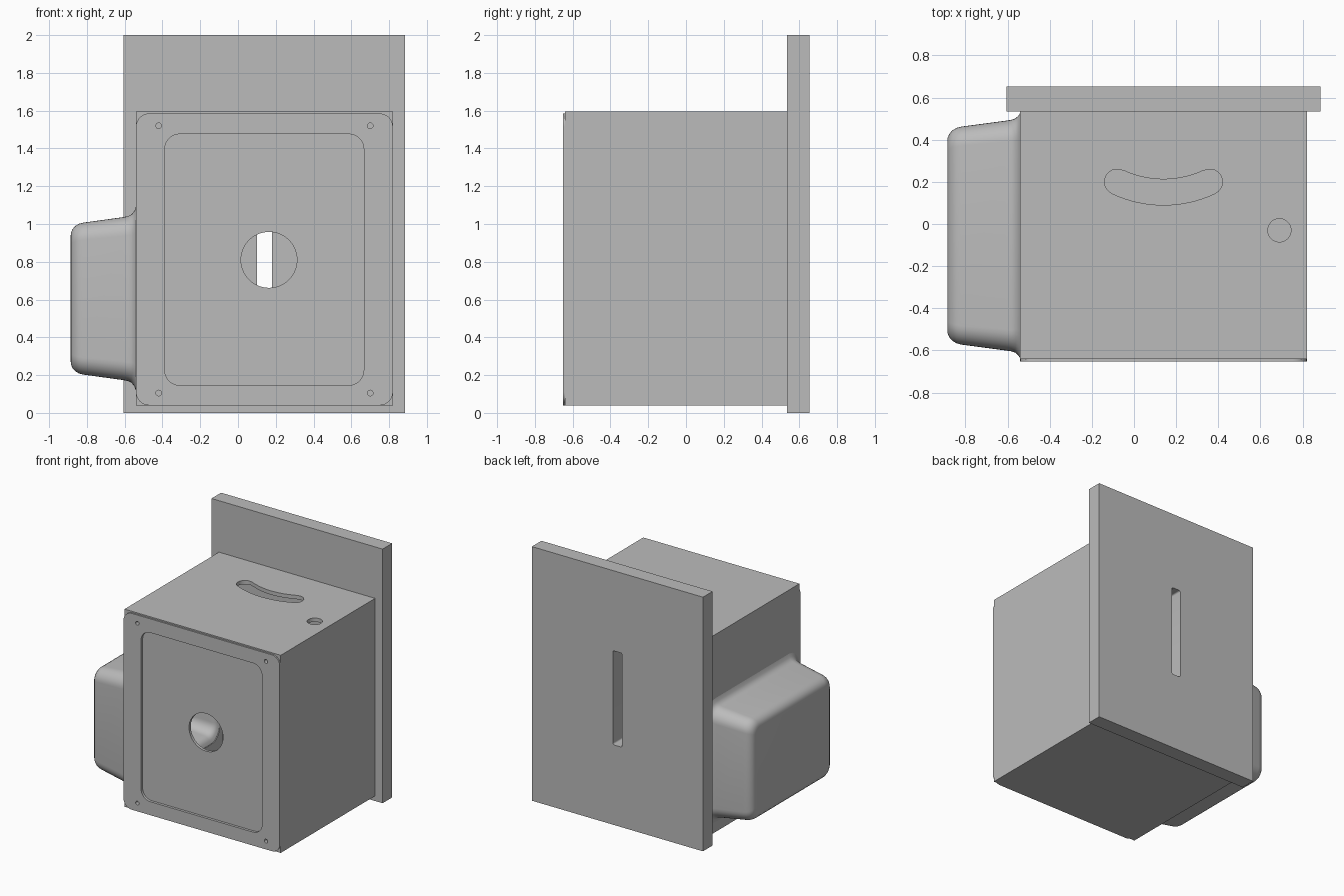
import bpy, bmesh, math
from mathutils import Vector

if "Cube" in bpy.data.objects:
    bpy.data.objects.remove(bpy.data.objects["Cube"], do_unlink=True)

grey = bpy.data.materials.new("light grey")
grey.use_nodes = True
grey.diffuse_color = (0.5, 0.5, 0.5, 1)
grey.node_tree.nodes["Principled BSDF"].inputs["Base Color"].default_value = (0.5, 0.5, 0.5, 1)


def place(axis, u, v, d):
    """Put a 2D outline point at depth d along the given axis."""
    return Vector({"X": (d, u, v), "Y": (u, d, v), "Z": (u, v, d)}[axis])


def arc(cx, cy, r, a0, a1, n):
    return [(cx + r * math.cos(math.radians(a0 + (a1 - a0) * i / n)),
             cy + r * math.sin(math.radians(a0 + (a1 - a0) * i / n))) for i in range(n + 1)]


def circle(cx, cy, r, n=40):
    return arc(cx, cy, r, 0, 360, n)[:-1]


def rect(x0, x1, y0, y1):
    return [(x0, y0), (x1, y0), (x1, y1), (x0, y1)]


def round_rect(x0, x1, y0, y1, r, n=8):
    corners = [(x1 - r, y1 - r), (x0 + r, y1 - r), (x0 + r, y0 + r), (x1 - r, y0 + r)]
    return [p for i, (cx, cy) in enumerate(corners)
            for p in arc(cx, cy, r, 90 * i, 90 * i + 90, n)]


def loft(name, axis, rings, capped=True):
    """Skin a list of (outline, depth) rings; uncapped lofts close into a loop."""
    bm = bmesh.new()
    loops = [[bm.verts.new(place(axis, u, v, d)) for u, v in pts] for pts, d in rings]
    pairs = list(zip(loops, loops[1:]))
    if capped:
        bm.faces.new(loops[0])
        bm.faces.new(loops[-1])
    for a, b in pairs:
        for i in range(len(a)):
            j = (i + 1) % len(a)
            bm.faces.new((a[i], a[j], b[j], b[i]))
    return finish(name, bm)


def finish(name, bm):
    bmesh.ops.recalc_face_normals(bm, faces=bm.faces)
    mesh = bpy.data.meshes.new(name)
    bm.to_mesh(mesh)
    bm.free()
    mesh.materials.append(grey)
    obj = bpy.data.objects.new(name, mesh)
    bpy.context.scene.collection.objects.link(obj)
    return obj


def prism(name, axis, pts, d0, d1):
    return loft(name, axis, [(pts, d0), (pts, d1)])


def activate(obj):
    bpy.ops.object.select_all(action="DESELECT")
    obj.select_set(True)
    bpy.context.view_layer.objects.active = obj


def cut(obj, axis, pts, d0, d1):
    """Subtract a prism from the object and drop the cutter."""
    tool = prism("cutter", axis, pts, d0, d1)
    tool.hide_render = True
    mod = obj.modifiers.new("cut", "BOOLEAN")
    mod.operation, mod.solver, mod.object = "DIFFERENCE", "EXACT", tool
    activate(obj)
    bpy.ops.object.modifier_apply(modifier=mod.name)
    bpy.data.objects.remove(tool, do_unlink=True)


def smooth(obj):
    activate(obj)
    bpy.ops.object.shade_smooth_by_angle(angle=math.radians(35))


WALL = 0.03
X0, X1, Z0, Z1 = -0.54, 0.82, 0.04, 1.595
FRONT, PANEL_BACK, BACK = -0.652, -0.64, 0.534
BUMP_Y, BUMP_Z = -0.055, 0.605

# Back plate with a vertical slot
plate = prism("back_plate", "Y", rect(-0.605, 0.885, 0, 2), BACK, 0.653)
cut(plate, "Y", round_rect(0.10, 0.18, 0.63, 1.37, 0.012, 3), 0.4, 0.8)

# Hollow box body, open towards the plate
body = prism("box_body", "Y", rect(X0, X1, Z0, Z1), PANEL_BACK, BACK)
cut(body, "Y", rect(X0 + WALL, X1 - WALL, Z0 + WALL, Z1 - WALL), PANEL_BACK + WALL, 0.7)

# Front panel with rounded corners
panel = prism("front_panel", "Y", round_rect(X0, X1, Z0, 1.585, 0.07), FRONT, PANEL_BACK)

# Panel recess, round opening and corner screw holes
recess = round_rect(-0.388, 0.666, 0.146, 1.476, 0.08)
cut(panel, "Y", recess, -0.7, -0.6)
cut(body, "Y", recess, -0.7, -0.632)
cut(body, "Y", circle(0.164, 0.81, 0.148, 56), -0.7, -0.55)
for x in (-0.42, 0.70):
    for z in (0.105, 1.52):
        for part in (panel, body):
            cut(part, "Y", circle(x, z, 0.015, 16), -0.7, -0.55)

# Curved slot and round hole in the top
slot = (arc(0.14, 0.66, 0.57, 244.5, 295.5, 20) + arc(0.36, 0.2, 0.06, -50, 115, 10)
        + arc(0.14, 0.66, 0.448, 294, 246, 20) + arc(-0.08, 0.2, 0.06, 65, 230, 10))
cut(body, "Z", slot, 1.5, 1.7)
cut(body, "Z", circle(0.69, -0.03, 0.055), 1.5, 1.7)


def bump_ring(hy, hz, r):
    return round_rect(BUMP_Y - hy, BUMP_Y + hy, BUMP_Z - hz, BUMP_Z + hz, r)


# Opening in the side wall behind the bulge
cut(body, "X", bump_ring(0.556, 0.462, 0.1), -0.6, -0.4)

# Hollow side bulge: flared base, drafted sides, rounded rim
profile = [(-0.54, 0.583, 0.488, 0.13), (-0.549, 0.568, 0.464, 0.12), (-0.563, 0.556, 0.446, 0.11),
           (-0.583, 0.549, 0.436, 0.10), (-0.61, 0.545, 0.431, 0.10), (-0.82, 0.517, 0.402, 0.09),
           (-0.842, 0.511, 0.396, 0.088), (-0.862, 0.499, 0.384, 0.08), (-0.876, 0.483, 0.368, 0.07),
           (-0.884, 0.465, 0.35, 0.06), (-0.886, 0.445, 0.33, 0.05)]
inner = [(bump_ring(hy - WALL, hz - WALL, r - 0.02), x + WALL) for x, hy, hz, r in reversed(profile)]
outer = [(bump_ring(hy, hz, r), x) for x, hy, hz, r in profile]
bulge = loft("side_bulge", "X", outer, capped=False)
lining = loft("side_bulge_lining", "X", inner, capped=False)

# Join both skins, close the end walls and the rim
activate(bulge)
lining.select_set(True)
bpy.ops.object.join()
bm = bmesh.new()
bm.from_mesh(bulge.data)
rims = [e for e in bm.edges if e.is_boundary]
at_base = [e for e in rims if all(v.co.x > -0.6 for v in e.verts)]
bmesh.ops.bridge_loops(bm, edges=at_base)
bmesh.ops.holes_fill(bm, edges=[e for e in rims if e not in at_base], sides=0)
bmesh.ops.recalc_face_normals(bm, faces=bm.faces)
bm.to_mesh(bulge.data)
bm.free()

for part in (plate, body, panel, bulge):
    smooth(part)
